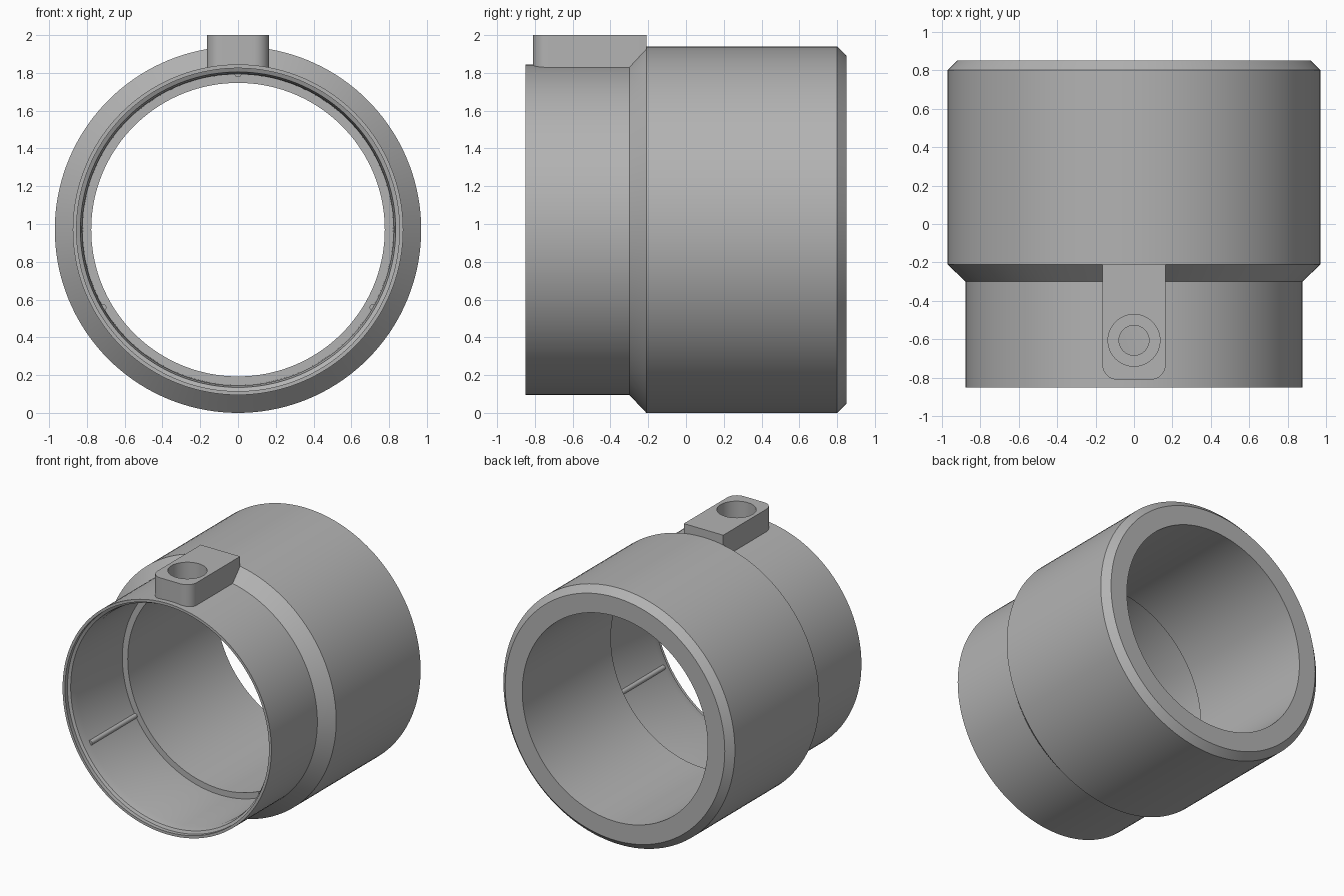
import bpy, bmesh, math
from mathutils import Matrix, Vector

if "Cube" in bpy.data.objects:
    bpy.data.objects.remove(bpy.data.objects["Cube"], do_unlink=True)

AXIS_Z = 0.97      # height of the sleeve axis
HOLE_Y = -0.605    # screw hole position along the sleeve

grey = bpy.data.materials.new("plain grey")
grey.use_nodes = True
grey.diffuse_color = (0.45, 0.45, 0.45, 1)
grey.node_tree.nodes["Principled BSDF"].inputs["Base Color"].default_value = grey.diffuse_color


def finish(name, bm):
    bmesh.ops.recalc_face_normals(bm, faces=bm.faces[:])
    mesh = bpy.data.meshes.new(name)
    bm.to_mesh(mesh)
    bm.free()
    mesh.materials.append(grey)
    obj = bpy.data.objects.new(name, mesh)
    bpy.context.collection.objects.link(obj)
    return obj


def revolve(name, profile, steps=144):
    """Spin a closed (radius, y) profile around the sleeve axis."""
    bm = bmesh.new()
    verts = [bm.verts.new((r, y, AXIS_Z)) for r, y in profile]
    edges = [bm.edges.new((verts[i - 1], v)) for i, v in enumerate(verts)]
    bmesh.ops.spin(bm, geom=verts + edges, cent=(0, 0, AXIS_Z), axis=(0, 1, 0),
                   angle=math.tau, steps=steps, use_merge=True)
    bmesh.ops.remove_doubles(bm, verts=bm.verts[:], dist=1e-5)
    return finish(name, bm)


def cylinder(name, radius, depth, matrix, segments):
    bm = bmesh.new()
    bmesh.ops.create_cone(bm, cap_ends=True, segments=segments, radius1=radius,
                          radius2=radius, depth=depth, matrix=matrix)
    return finish(name, bm)


def cut(obj, cutter):
    mod = obj.modifiers.new("cut", 'BOOLEAN')
    mod.operation, mod.solver, mod.object = 'DIFFERENCE', 'EXACT', cutter
    bpy.context.view_layer.objects.active = obj
    bpy.ops.object.modifier_apply(modifier=mod.name)


# Stepped sleeve: outer wall from front to back, then the bore back to front
sleeve = revolve("sleeve", [
    (0.875, -0.85), (0.875, -0.30), (0.97, -0.21), (0.97, 0.80), (0.92, 0.85),
    (0.777, 0.85), (0.777, -0.21), (0.822, -0.21), (0.825, -0.75),
    (0.835, -0.81), (0.855, -0.82), (0.855, -0.85)])

# Screw boss: flat block with two rounded front corners
bm = bmesh.new()
half, front, back, corner = 0.165, -0.81, -0.21, 0.08
outline = [(half, back), (-half, back)]
for side, start in ((-1, 180), (1, 270)):
    for i in range(9):
        a = math.radians(start + i * 90 / 8)
        outline.append((side * (half - corner) + corner * math.cos(a),
                        front + corner + corner * math.sin(a)))
base = bm.faces.new([bm.verts.new((x, y, 1.815)) for x, y in outline])
top = bmesh.ops.extrude_face_region(bm, geom=[base])["geom"]
bmesh.ops.translate(bm, vec=(0, 0, 2 - 1.815),
                    verts=[g for g in top if isinstance(g, bmesh.types.BMVert)])
boss = finish("screw_boss", bm)

# Three thin ribs along the front bore
ribs = []
for name, angle in (("top_rib", 90), ("right_rib", 210), ("left_rib", 330)):
    a = math.radians(angle)
    place = (Matrix.Translation((0.825 * math.cos(a), -0.48, AXIS_Z + 0.825 * math.sin(a)))
             @ Matrix.Rotation(math.pi / 2, 4, 'X'))
    ribs.append(cylinder(name, 0.018, 0.54, place, 20))

# Counterbored screw hole
counterbore = cylinder("counterbore_cutter", 0.135, 0.4,
                       Matrix.Translation((0, HOLE_Y, 2.06)), 48)
hole = cylinder("hole_cutter", 0.078, 0.6, Matrix.Translation((0, HOLE_Y, 1.9)), 40)
cut(boss, counterbore)
for part in (boss, sleeve, ribs[0]):
    cut(part, hole)
for cutter in (counterbore, hole):
    bpy.data.objects.remove(cutter, do_unlink=True)

# Smooth curved walls, crisp edges
bpy.ops.object.select_all(action='DESELECT')
for obj in [sleeve, boss] + ribs:
    obj.select_set(True)
bpy.context.view_layer.objects.active = sleeve
bpy.ops.object.shade_smooth_by_angle(angle=math.radians(30))
